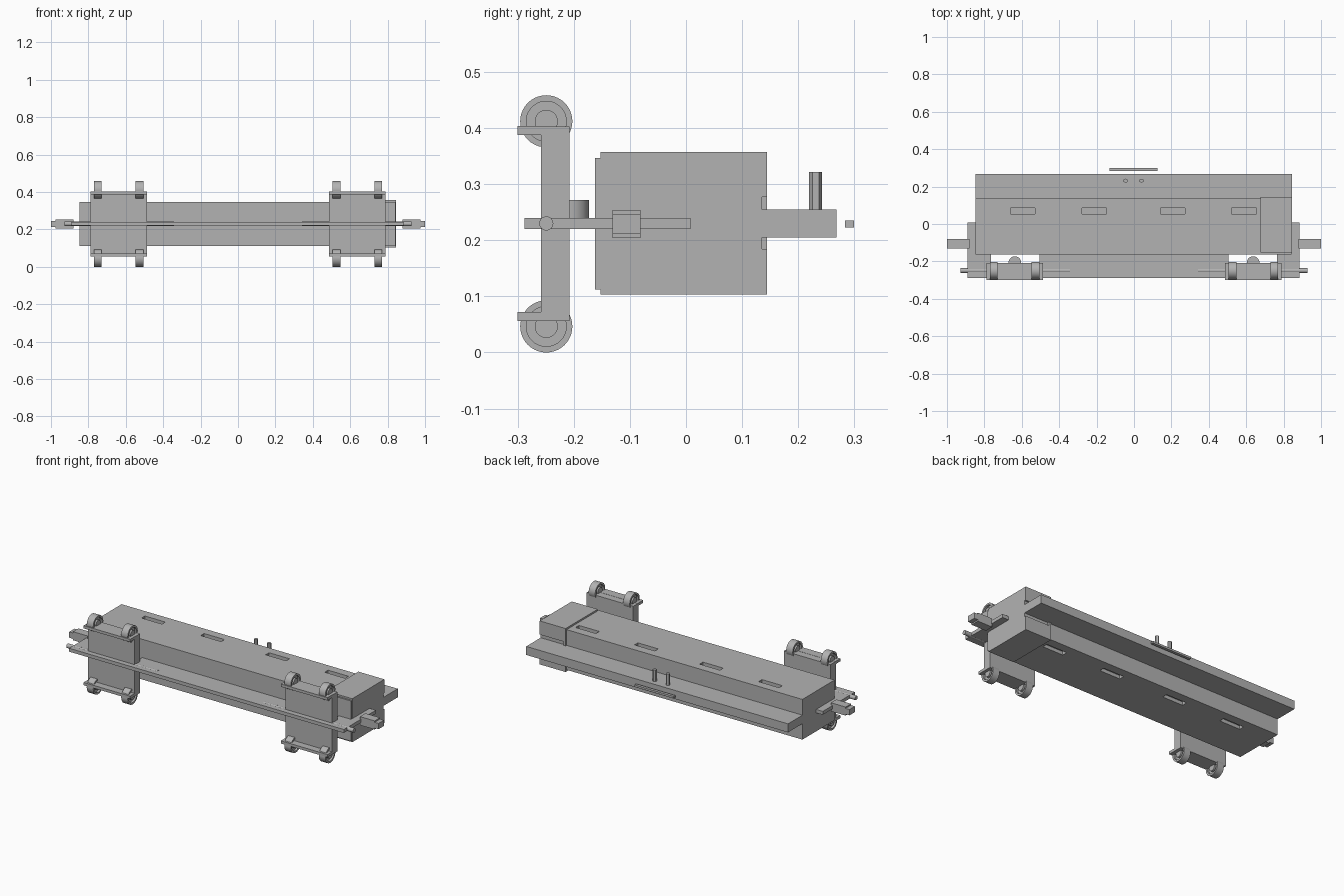
import bpy, bmesh, math
from mathutils import Matrix, Vector

old = bpy.data.objects.get("Cube")
if old:
    bpy.data.objects.remove(old, do_unlink=True)

grey = bpy.data.materials.new("plain grey")
grey.use_nodes = True
COLOUR = (0.45, 0.45, 0.45, 1)
grey.diffuse_color = COLOUR
grey.node_tree.nodes["Principled BSDF"].inputs["Base Color"].default_value = COLOUR


def finish(name, bm, smooth=False):
    bmesh.ops.recalc_face_normals(bm, faces=bm.faces)
    mesh = bpy.data.meshes.new(name)
    bm.to_mesh(mesh)
    bm.free()
    mesh.materials.append(grey)
    ob = bpy.data.objects.new(name, mesh)
    bpy.context.collection.objects.link(ob)
    if smooth:
        bpy.ops.object.select_all(action='DESELECT')
        ob.select_set(True)
        bpy.context.view_layer.objects.active = ob
        bpy.ops.object.shade_smooth_by_angle(angle=math.radians(35))
    return ob


def box(name, x, y, z):
    bm = bmesh.new()
    size = Vector((abs(x[1] - x[0]), y[1] - y[0], z[1] - z[0]))
    mid = Vector((sum(x), sum(y), sum(z))) / 2
    bmesh.ops.create_cube(bm, size=1, matrix=Matrix.Translation(mid) @ Matrix.Diagonal(size).to_4x4())
    return finish(name, bm)


def rod(name, centre, radius, length, axis='Z', sides=32):
    bm = bmesh.new()
    turn = Matrix.Rotation(math.pi / 2, 4, 'Y') if axis == 'X' else Matrix()
    bmesh.ops.create_cone(bm, cap_ends=True, segments=sides, radius1=radius, radius2=radius,
                          depth=length, matrix=Matrix.Translation(centre) @ turn)
    return finish(name, bm, sides > 8)


def wheel(name, centre):
    # lathe with a recessed ring on both faces
    w, d = 0.021, 0.012
    half = [(w, 0), (w, 0.0205), (w - d, 0.0205), (w - d, 0.0357), (w, 0.0357), (w, 0.0465)]
    profile = half + [(-x, r) for x, r in reversed(half)]
    bm = bmesh.new()
    vs = [bm.verts.new((x, r, 0)) for x, r in profile]
    edges = [bm.edges.new(p) for p in zip(vs, vs[1:])]
    bmesh.ops.spin(bm, geom=vs + edges, axis=(1, 0, 0), cent=(0, 0, 0),
                   angle=math.tau, steps=40, use_duplicate=False)
    bmesh.ops.remove_doubles(bm, verts=bm.verts, dist=1e-5)
    bmesh.ops.translate(bm, vec=centre, verts=bm.verts)
    finish(name, bm, True)


def cut(target, cutter):
    mod = target.modifiers.new(cutter.name, 'BOOLEAN')
    mod.operation, mod.solver, mod.object = 'DIFFERENCE', 'EXACT', cutter
    cutter.hide_render = True
    cutter.hide_set(True)


# Long body with slots in its top and bottom
body = box("main_body", (-0.847, 0.843), (-0.162, 0.135), (0.112, 0.347))
for i, x in enumerate((-0.595, -0.213, 0.207, 0.588)):
    for side, z in (("bottom", 0.112), ("top", 0.347)):
        cut(body, box(f"{side}_slot_cutter_{i}", (x - 0.066, x + 0.066), (0.054, 0.085), (z - 0.02, z + 0.02)))

# Thicker end block, notched around the rear shelf
end = box("end_block", (0.677, 0.845), (-0.152, 0.1445), (0.103, 0.357))
cut(end, box("end_notch_cutter", (0.69, 0.9), (0.135, 0.2), (0.184, 0.277)))

# Rear shelf, posts and strip
box("rear_shelf", (-0.847, 0.845), (0.12, 0.268), (0.205, 0.255))
for x in (-0.045, 0.04):
    rod("shelf_post", (x, 0.231, 0.285), 0.0115, 0.074, sides=6)
box("rear_strip", (-0.13, 0.125), (0.283, 0.299), (0.223, 0.235))

# Thin front plate with openings behind the wheel frames
plate = box("front_plate", (-0.89, 0.886), (-0.288, 0.008), (0.22, 0.24))

for s, label in ((-1, "right"), (1, "left")):
    cut(plate, box(label + "_opening_cutter", (s * 0.505, s * 0.765), (-0.25, -0.155), (0.2, 0.26)))

    # Wheel frame with its two ledges
    frame_x = (s * 0.487, s * 0.788)
    box(label + "_wheel_frame", frame_x, (-0.258, -0.208), (0.056, 0.403))
    for z in (0.056, 0.388):
        box(label + "_frame_ledge", frame_x, (-0.3, -0.25), (z, z + 0.016))
    for x in (0.527, 0.75):
        for z in (0.0465, 0.412):
            wheel(label + "_wheel", (s * x, -0.249, z))

    # Pivot pin and long rod
    rod(label + "_pivot_pin", (s * 0.637, -0.207, 0.246), 0.034, 0.052)
    rod(label + "_long_rod", (s * 0.634, -0.249, 0.23), 0.0125, 0.585, 'X')

    # Coupler with a smaller tip
    box(label + "_coupler", (s * 0.88, s * 0.975), (-0.131, -0.081), (0.204, 0.254))
    box(label + "_coupler_tip", (s * 0.97, s), (-0.131, -0.081), (0.212, 0.246))
